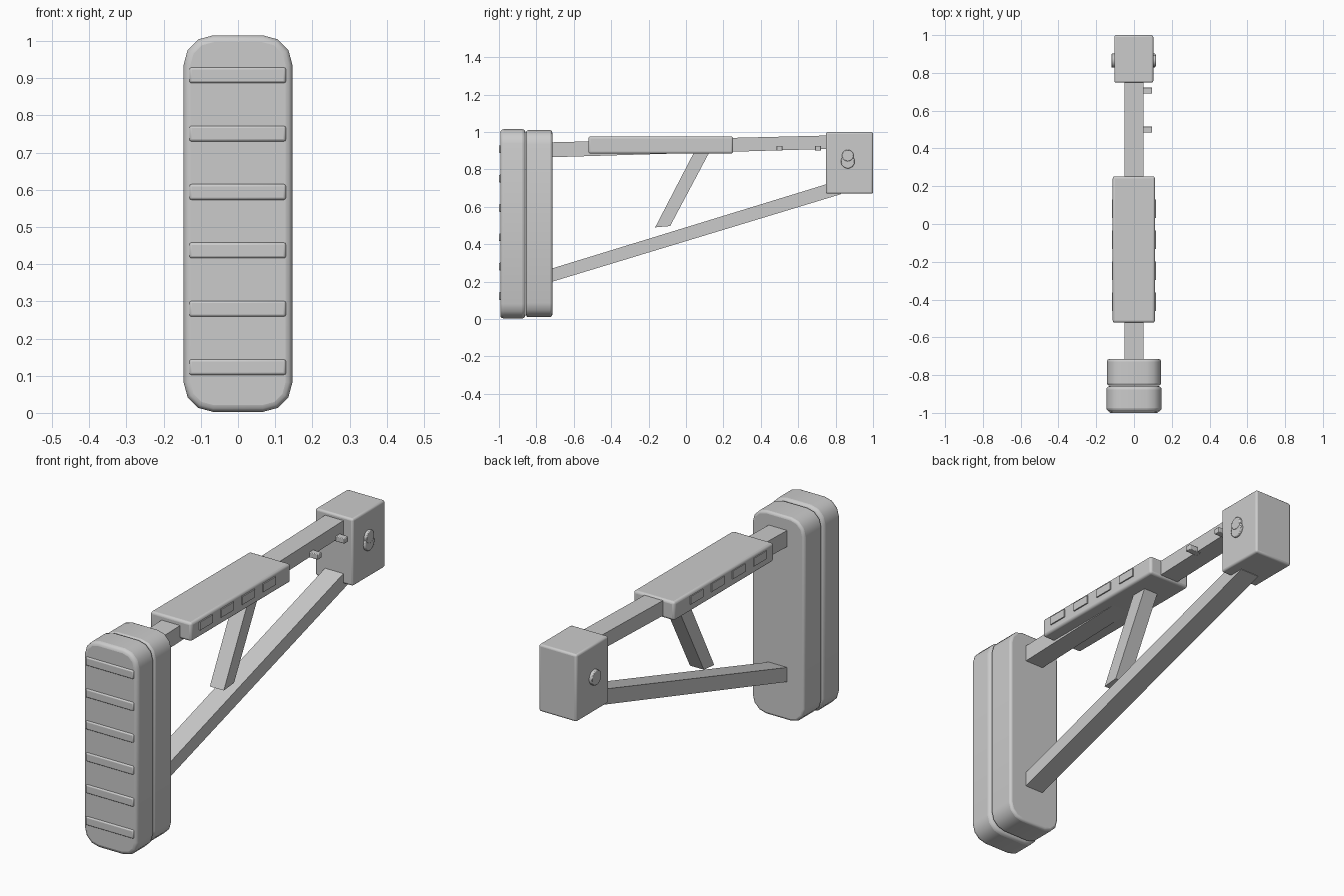
import bpy, bmesh, math
from mathutils import Vector, Matrix

if "Cube" in bpy.data.objects:
    bpy.data.objects.remove(bpy.data.objects["Cube"])

grey = bpy.data.materials.new("light_grey")
grey.diffuse_color = (0.6, 0.6, 0.6, 1)
grey.use_nodes = True
grey.node_tree.nodes["Principled BSDF"].inputs["Base Color"].default_value = grey.diffuse_color


def finish(name, bm, bevel=0.0, segments=3):
    bmesh.ops.recalc_face_normals(bm, faces=bm.faces[:])
    me = bpy.data.meshes.new(name)
    bm.to_mesh(me)
    bm.free()
    me.materials.append(grey)
    ob = bpy.data.objects.new(name, me)
    bpy.context.collection.objects.link(ob)
    if bevel:
        mod = ob.modifiers.new("bevel", 'BEVEL')
        mod.width = bevel
        mod.segments = segments
        mod.limit_method = 'ANGLE'
        mod.angle_limit = math.radians(40)
    bpy.ops.object.select_all(action='DESELECT')
    ob.select_set(True)
    bpy.context.view_layer.objects.active = ob
    bpy.ops.object.shade_smooth_by_angle(angle=math.radians(35))
    return ob


def prism(name, points, offset, bevel=0.0, segments=3):
    """Extrude a closed outline of 3D points along offset."""
    bm = bmesh.new()
    face = bm.faces.new([bm.verts.new(p) for p in points])
    ext = bmesh.ops.extrude_face_region(bm, geom=[face])
    verts = [g for g in ext["geom"] if isinstance(g, bmesh.types.BMVert)]
    bmesh.ops.translate(bm, vec=Vector(offset), verts=verts)
    if len(bm.faces) == len(points) + 1:
        bm.faces.new([bm.verts[i] for i in range(len(points))])
    return finish(name, bm, bevel, segments)


def box(name, x, y, z, bevel=0.0, segments=3):
    pts = [(x[0], y[0], z[0]), (x[1], y[0], z[0]), (x[1], y[0], z[1]), (x[0], y[0], z[1])]
    return prism(name, pts, (0, y[1] - y[0], 0), bevel, segments)


def bar(name, outline, half):
    """Flat-sided bar from a side outline of (y, z) points."""
    return prism(name, [(-half, y, z) for y, z in outline], (2 * half, 0, 0))


def rounded_slab(name, half, y, z, r, bevel):
    pts = []
    corners = [(1, z[1] - r, 0), (-1, z[1] - r, 90), (-1, z[0] + r, 180), (1, z[0] + r, 270)]
    for sx, cz, start in corners:
        for k in range(4):
            a = math.radians(start + 30 * k)
            pts.append((sx * (half - r) + r * math.cos(a), y[0], cz + r * math.sin(a)))
    return prism(name, pts, (0, y[1] - y[0], 0), bevel)


def disc(name, x, y, z, r, depth):
    bm = bmesh.new()
    m = Matrix.Translation((x, y, z)) @ Matrix.Rotation(math.pi / 2, 4, 'Y')
    bmesh.ops.create_cone(bm, cap_ends=True, segments=24, radius1=r, radius2=r,
                          depth=depth, matrix=m)
    return finish(name, bm, 0.004, 2)


# Butt pad, its grip ribs and backing plate
rounded_slab("butt_pad", 0.146, (-0.993, -0.858), (0.003, 1.015), 0.078, 0.018)
rounded_slab("backing_plate", 0.143, (-0.855, -0.715), (0.01, 1.01), 0.076, 0.012)
for i in range(6):
    z = 0.123 + 0.157 * i
    box(f"pad_rib_{i + 1}", (-0.131, 0.129), (-1.0, -0.97), (z - 0.021, z + 0.021), 0.006, 2)

# Upper tube, lower strut, short lever
bar("upper_tube", [(-0.75, 0.864), (0.8, 0.911), (0.8, 0.982), (-0.75, 0.944)], 0.05)
bar("lower_strut", [(-0.75, 0.189), (0.83, 0.668), (0.83, 0.745), (-0.75, 0.26)], 0.05)
bar("lever", [(-0.165, 0.49), (-0.085, 0.497), (0.14, 0.92), (0.058, 0.92)], 0.038)

# Hinge block and buttons
box("hinge_block", (-0.104, 0.102), (0.748, 1.0), (0.67, 1.0), 0.01)
disc("right_button_upper", 0.1, 0.865, 0.874, 0.031, 0.032)
disc("right_button_lower", 0.1, 0.865, 0.842, 0.037, 0.026)
disc("left_button", -0.105, 0.865, 0.842, 0.037, 0.03)

# Cheek rest with raised side tabs
box("cheek_rest", (-0.113, 0.111), (-0.522, 0.252), (0.884, 0.976), 0.012)
for side, label in ((-1, "left"), (1, "right")):
    for i in range(4):
        y = -0.411 + 0.164 * i
        x = sorted((side * 0.09, side * 0.117))
        box(f"{label}_tab_{i + 1}", x, (y - 0.049, y + 0.049), (0.92, 0.96))

# Locking pegs on the tube
for i, y in enumerate((0.5, 0.706)):
    box(f"peg_{i + 1}", (0.03, 0.096), (y - 0.016, y + 0.016), (0.9, 0.926), 0.003, 2)
